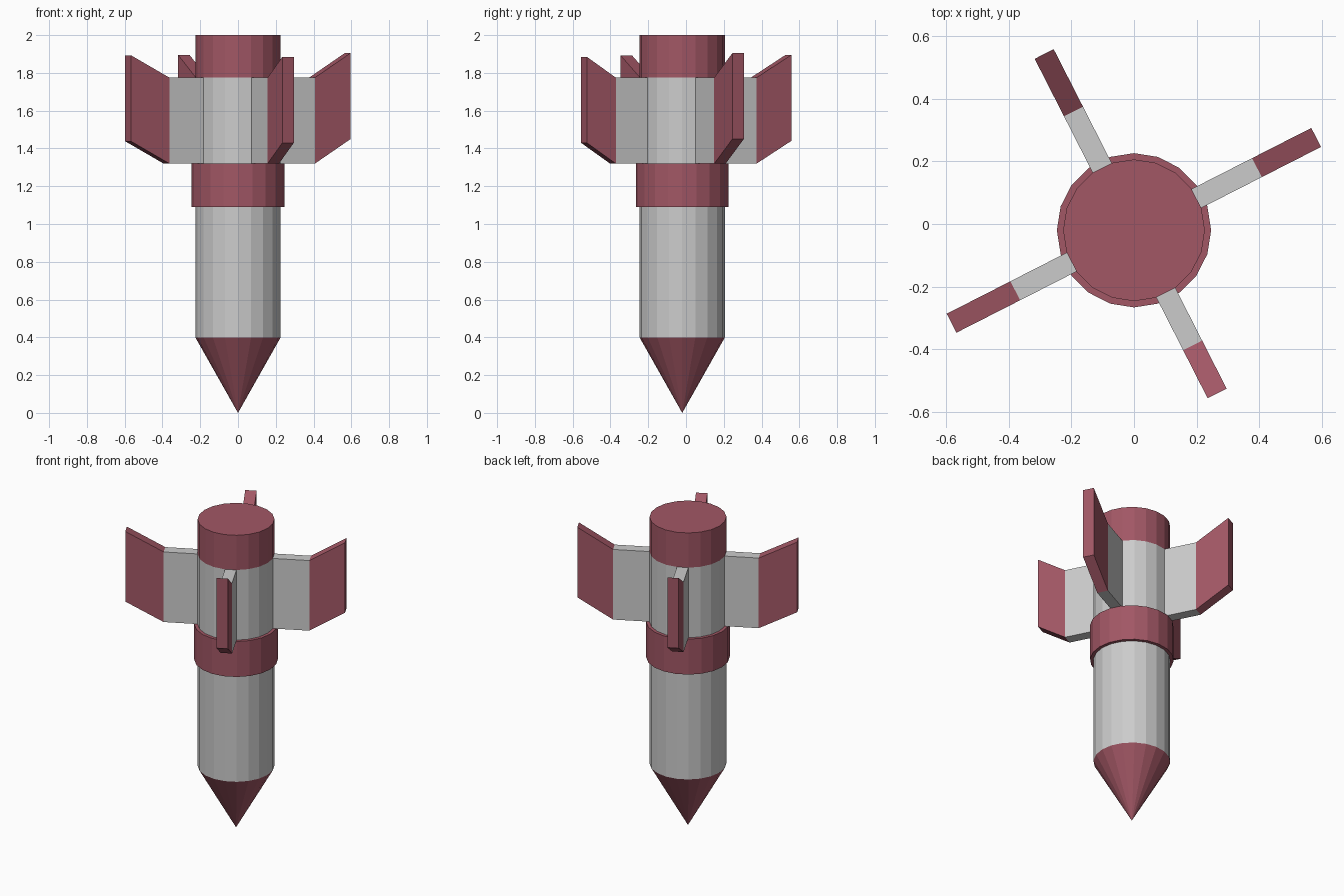
import bpy, bmesh
from math import sin, cos, pi, radians

if "Cube" in bpy.data.objects:
    bpy.data.objects.remove(bpy.data.objects["Cube"])

SIDES = 20
CY = -0.02            # body axis sits slightly off the centre in y
R, RING_R = 0.226, 0.246

red = bpy.data.materials.new("dark_red")
red.diffuse_color = (0.36, 0.095, 0.13, 1)
red.use_nodes = True
red.node_tree.nodes["Principled BSDF"].inputs["Base Color"].default_value = red.diffuse_color


def finish(name, bm, mat=None):
    bmesh.ops.recalc_face_normals(bm, faces=bm.faces)
    me = bpy.data.meshes.new(name)
    bm.to_mesh(me)
    bm.free()
    ob = bpy.data.objects.new(name, me)
    bpy.context.collection.objects.link(ob)
    if mat:
        me.materials.append(mat)
    return ob


def lathe(name, profile, mat=None, cap_top=False):
    """Spin (radius, z) points round the body axis, flat shaded."""
    bm = bmesh.new()
    rows = []
    for r, z in profile:
        if r == 0:
            rows.append([bm.verts.new((0, CY, z))] * SIDES)
        else:
            rows.append([bm.verts.new((r * cos(2 * pi * i / SIDES),
                                       CY + r * sin(2 * pi * i / SIDES), z))
                         for i in range(SIDES)])
    for a, b in zip(rows, rows[1:]):
        for i in range(SIDES):
            j = (i + 1) % SIDES
            bm.faces.new(dict.fromkeys((a[i], a[j], b[j], b[i])))
    if cap_top:
        bm.faces.new(rows[-1])
    return finish(name, bm, mat)


def fin_panel(name, angle, inner, outer, mat=None, thick=0.068):
    """Upright slab between two stations (radius, z_low, z_high)."""
    bm = bmesh.new()
    c, s = cos(angle), sin(angle)
    outline = [(inner[0], inner[1]), (outer[0], outer[1]),
               (outer[0], outer[2]), (inner[0], inner[2])]
    left, right = [[bm.verts.new((r * c - t * s, CY + r * s + t * c, z))
                    for r, z in outline] for t in (thick / 2, -thick / 2)]
    bm.faces.new(left)
    bm.faces.new(right[::-1])
    for i in (0, 1, 2, 3):
        j = (i + 1) % 4
        bm.faces.new((left[i], right[i], right[j], left[j]))
    return finish(name, bm, mat)


# body, from the tip upwards
lathe("nose_cone", [(0, 0.0), (R, 0.40)], red)
lathe("lower_hull", [(R, 0.40), (R, 1.09)])
lathe("collar", [(R, 1.09), (RING_R, 1.09), (RING_R, 1.32), (R, 1.32)], red)
lathe("upper_hull", [(R, 1.32), (R, 1.775)])
lathe("tail_cap", [(R, 1.775), (R, 2.0)], red, cap_top=True)

# four bent fins: (bend radius, tip radius, tip rise)
fins = [(0.440, 0.652, 0.130), (0.425, 0.631, 0.120),
        (0.425, 0.653, 0.118), (0.412, 0.584, 0.110)]
for k, (bend, tip, rise) in enumerate(fins):
    ang = radians(27 + 90 * k)
    low, high = 1.32, 1.775
    fin_panel(f"fin_{k + 1}", ang, (0.205, low, high), (bend, low, high))
    fin_panel(f"fin_tip_{k + 1}", ang, (bend, low, high),
              (tip, low + rise, high + rise), red)
